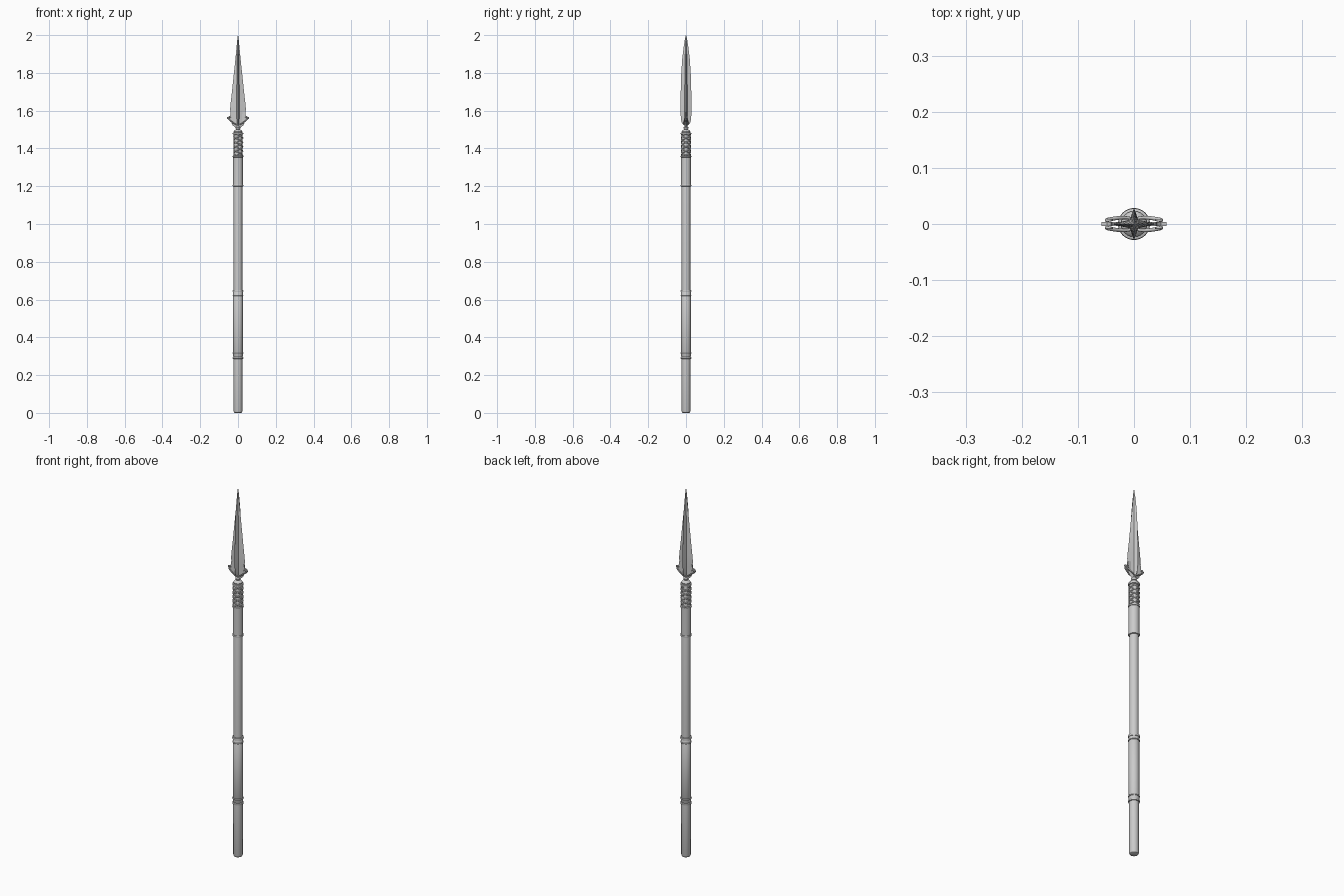
import bpy, bmesh, math

if "Cube" in bpy.data.objects:
    bpy.data.objects.remove(bpy.data.objects["Cube"])

def finish(name, bm, angle=35):
    bmesh.ops.recalc_face_normals(bm, faces=bm.faces)
    me = bpy.data.meshes.new(name)
    bm.to_mesh(me)
    bm.free()
    ob = bpy.data.objects.new(name, me)
    bpy.context.collection.objects.link(ob)
    bpy.ops.object.select_all(action='DESELECT')
    ob.select_set(True)
    bpy.context.view_layer.objects.active = ob
    bpy.ops.object.shade_smooth_by_angle(angle=math.radians(angle))
    return ob

def loft(name, sections, angle=35):
    bm = bmesh.new()
    loops = [[bm.verts.new(p) for p in s] for s in sections]
    n = len(loops[0])
    for a, b in zip(loops, loops[1:]):
        for i in range(n):
            j = (i + 1) % n
            bm.faces.new((a[i], a[j], b[j], b[i]))
    bm.faces.new(loops[0])
    bm.faces.new(loops[-1])
    return finish(name, bm, angle)

def lathe(name, profile, n=32):
    return loft(name, [[(r * math.cos(2 * math.pi * i / n), r * math.sin(2 * math.pi * i / n), z)
                        for i in range(n)] for r, z in profile])

def tube(name, pts, radius, radii=None, kind='POLY'):
    cu = bpy.data.curves.new(name, 'CURVE')
    cu.dimensions = '3D'
    cu.bevel_depth = radius
    cu.bevel_resolution = 2
    cu.use_fill_caps = True
    sp = cu.splines.new(kind)
    sp.points.add(len(pts) - 1)
    for i, p in enumerate(pts):
        sp.points[i].co = (*p, 1)
        sp.points[i].radius = radii[i] if radii else 1
    if kind == 'NURBS':
        sp.use_endpoint_u = True
        sp.order_u = 3
        sp.resolution_u = 6
    ob = bpy.data.objects.new(name, cu)
    bpy.context.collection.objects.link(ob)

# Pole with a rounded foot
lathe("shaft", [(.016, 0), (.021, .003), (.0235, .01), (.0235, .29), (.0225, .65), (.0225, 1.47), (.018, 1.485)])

# Hand grip and upper sleeve
lathe("grip", [(.0225, .295), (.0255, .30), (.0255, .64), (.0225, .645)])
lathe("sleeve", [(.022, 1.2), (.0258, 1.205), (.0258, 1.355), (.022, 1.36)])

# Collars around the pole
for i, (z0, z1) in enumerate([(.285, .297), (.312, .322), (.618, .626), (.638, .652),
                              (1.198, 1.21), (1.352, 1.363), (1.472, 1.485)]):
    lathe(f"collar_{i}", [(.022, z0), (.0275, z0 + .002), (.0285, (z0 + z1) / 2),
                          (.0275, z1 - .002), (.022, z1)])

# Criss-cross cord binding below the head
for d in (1, -1):
    for k in range(3):
        pts = []
        for i in range(81):
            t = i / 80
            a = d * t * 2 * math.pi * 1.6 + k * 2 * math.pi / 3
            r = .0235 + .0015 * math.cos(t * 30 * d)
            pts.append((r * math.cos(a), r * math.sin(a), 1.363 + .11 * t))
        tube(f"binding_cord_{d}_{k}", pts, .0032)

# Socket neck
lathe("neck", [(.022, 1.483), (.023, 1.49), (.018, 1.497), (.009, 1.501), (.013, 1.506),
               (.0135, 1.512), (.008, 1.518), (.007, 1.54)], 24)

# Four-ridged blade: z, half width, half depth, hollow between ridges
def star(z, a, b, c):
    return [(a, 0, z), (c, c, z), (0, b, z), (-c, c, z),
            (-a, 0, z), (-c, -c, z), (0, -b, z), (c, -c, z)]

loft("blade", [star(*s) for s in [
    (1.51, .012, .007, .004), (1.522, .028, .009, .005), (1.535, .035, .022, .006),
    (1.55, .034, .026, .0065), (1.575, .034, .028, .007), (1.605, .042, .029, .0075),
    (1.64, .039, .029, .0075), (1.70, .032, .028, .007), (1.80, .0215, .025, .006),
    (1.88, .013, .0195, .0045), (1.94, .0075, .012, .003), (1.98, .0035, .0055, .0015),
    (2.0, .0006, .001, .0003)]], 20)

# Side barbs with curled ornaments on both faces
barb = [(.02, 1.542), (.034, 1.541), (.045, 1.548), (.057, 1.557), (.058, 1.566),
        (.048, 1.567), (.041, 1.574), (.039, 1.592), (.02, 1.60)]
for s in (1, -1):
    loft(f"barb_{s}", [[(s * x, y, z) for x, z in barb] for y in (-.0035, .0035)])
    for f in (1, -1):
        curl = [(.004, .010, 1.525), (.018, .012, 1.53), (.034, .010, 1.542),
                (.048, .008, 1.552), (.05, .006, 1.566), (.042, .007, 1.570), (.039, .007, 1.56)]
        tube(f"curl_{s}_{f}", [(s * x, f * y, z) for x, y, z in curl], .0032,
             [.7, 1, 1.1, 1, .9, .8, .6], 'NURBS')
